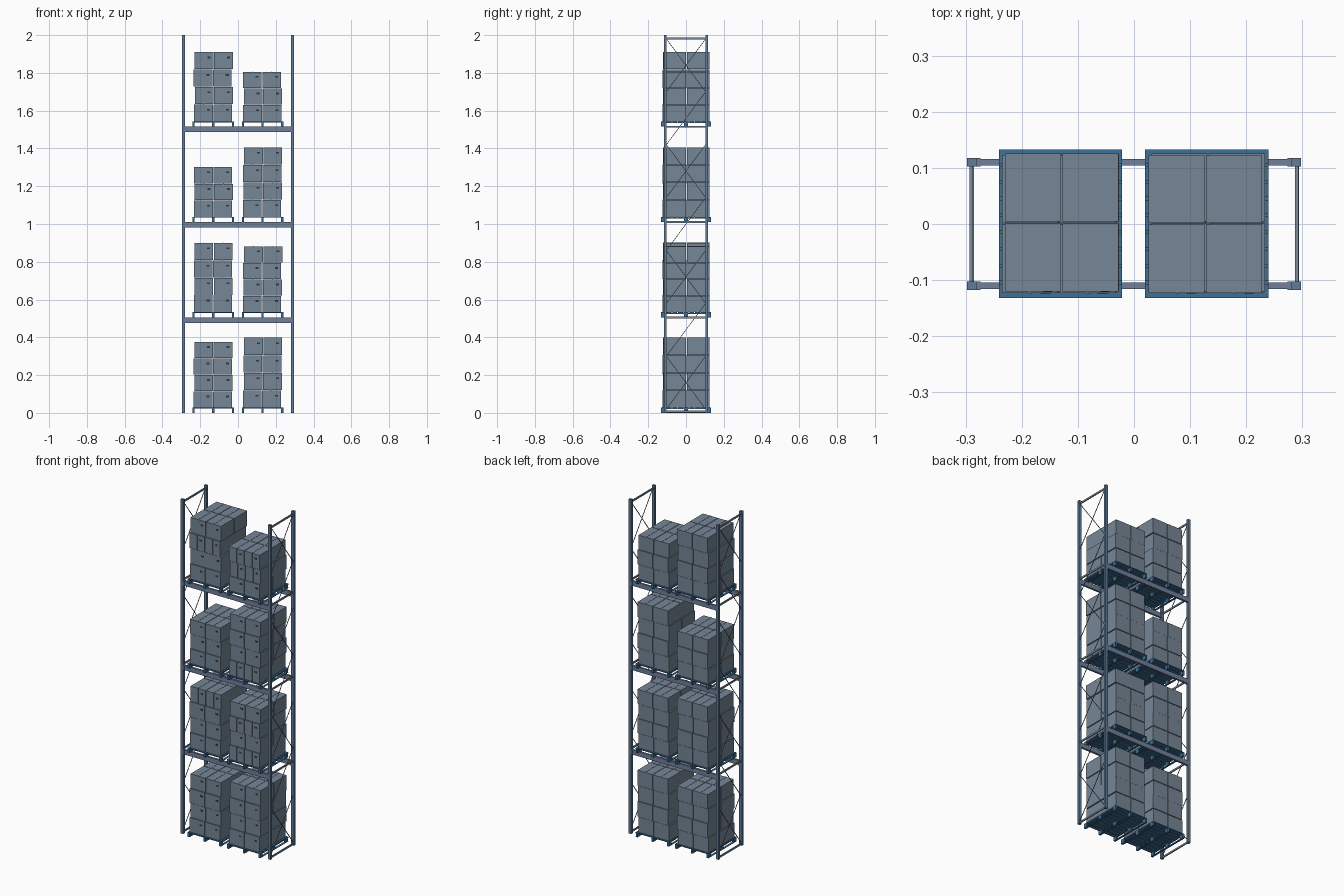
import bpy, bmesh, random
from mathutils import Vector, Matrix

if "Cube" in bpy.data.objects:
    bpy.data.objects.remove(bpy.data.objects["Cube"])

random.seed(4)

def material(name, rgb):
    m = bpy.data.materials.new(name)
    m.diffuse_color = (*rgb, 1)
    m.use_nodes = True
    m.node_tree.nodes["Principled BSDF"].inputs["Base Color"].default_value = m.diffuse_color
    return m

STEEL = material("steel_blue", (0.12, 0.20, 0.32))
BEAM = material("beam_blue_grey", (0.16, 0.215, 0.33))
BRACE = material("brace_grey", (0.20, 0.26, 0.33))
PALLET = material("pallet_blue", (0.05, 0.16, 0.30))
CARTON = material("carton_blue_grey", (0.18, 0.24, 0.305))
DARK = material("dark_mark", (0.03, 0.04, 0.06))

def box(bm, lo, hi, rot=None):
    """Add a box between two corners, optionally turned about its centre."""
    lo, hi = Vector(lo), Vector(hi)
    mat = Matrix.Translation((lo + hi) / 2)
    if rot is not None:
        mat = mat @ rot
    bmesh.ops.create_cube(bm, size=1, matrix=mat @ Matrix.Diagonal((*(hi - lo), 1)))

def rod(bm, a, b, t):
    """Add a thin square rod from a to b."""
    a, b = Vector(a), Vector(b)
    d, c = b - a, (a + b) / 2
    h = Vector((t, t, d.length)) / 2
    box(bm, c - h, c + h, d.to_track_quat('Z', 'Y').to_matrix().to_4x4())

def finish(bm, name, mat=None):
    me = bpy.data.meshes.new(name)
    bm.to_mesh(me)
    bm.free()
    ob = bpy.data.objects.new(name, me)
    bpy.context.collection.objects.link(ob)
    if mat:
        me.materials.append(mat)
    return ob

LEVELS = [0.0, 0.505, 1.01, 1.515]

# upright frames: posts, horizontal struts and alternating cross bracing
for s, side in ((-1, "left"), (1, "right")):
    bm = bmesh.new()
    for y in (-0.11, 0.11):
        box(bm, (s * 0.289 - 0.0085, y - 0.0075, 0), (s * 0.289 + 0.0085, y + 0.0075, 2))
    finish(bm, side + "_posts", STEEL)
    bm = bmesh.new()
    x = s * 0.290
    for z in (0.008, 0.505, 1.01, 1.515, 1.982):
        box(bm, (x - 0.003, -0.104, z - 0.005), (x + 0.003, 0.104, z + 0.005))
    for i in range(7):
        z0, z1 = 0.02 + 0.28 * i, 0.30 + 0.28 * i
        rod(bm, (x, -0.104, z0), (x, 0.104, z1), 0.003)
        if i % 2 == 0:
            rod(bm, (x + 0.003, 0.104, z0), (x + 0.003, -0.104, z1), 0.003)
    finish(bm, side + "_bracing", BRACE)

# load beams with end connector plates
for i, z in enumerate(LEVELS[1:], 1):
    for y, side in ((-0.11, "front"), (0.11, "back")):
        bm = bmesh.new()
        box(bm, (-0.281, y - 0.006, z - 0.028), (0.281, y + 0.006, z))
        for s in (-1, 1):
            box(bm, (s * 0.278 - 0.004, y - 0.0075, z - 0.029),
                (s * 0.278 + 0.004, y + 0.0075, z + 0.001))
        finish(bm, f"{side}_beam_{i}", BEAM)

# block pallet: slats over stringers, nine feet and bottom boards
def pallet(name, cx, z):
    bm = bmesh.new()
    n, w = 9, 0.0252
    for i in range(n):
        y = -0.132 + w / 2 + i * (0.265 - w) / (n - 1)
        box(bm, (cx - 0.11, y - w / 2, z + 0.0235), (cx + 0.11, y + w / 2, z + 0.028))
    for dx in (-0.104, 0, 0.104):
        x = cx + dx
        box(bm, (x - 0.006, -0.132, z + 0.0195), (x + 0.006, 0.133, z + 0.0235))
        box(bm, (x - 0.006, -0.132, z), (x + 0.006, 0.133, z + 0.003))
        for y in (-0.121, 0, 0.121):
            box(bm, (x - 0.006, y - 0.011, z + 0.003), (x + 0.006, y + 0.011, z + 0.0195))
    finish(bm, name, PALLET)

# two-by-two stack of cartons, each row slightly shifted, with seam tape and mark
def stack(name, cx, z0, top, rows):
    bm, marks = bmesh.new(), bmesh.new()
    h = (top - z0) / rows
    for r in range(rows):
        shift = (0.002 if r % 2 else -0.002) + random.uniform(-0.0015, 0.0015)
        for ix in (-1, 1):
            for iy in (-1, 1):
                x = cx + ix * 0.0513 + shift
                y = iy * 0.0622 + 0.0015 + (0.0012 if r % 2 else -0.0012)
                a, b = z0 + r * h, z0 + (r + 1) * h - 0.0022
                box(bm, (x - 0.0498, y - 0.0607, a), (x + 0.0498, y + 0.0607, b))
                # tape seam over the lid, and down the front of the front cartons
                box(bm, (x - 0.002, y - 0.0607, b - 0.002), (x + 0.002, y + 0.0607, b + 0.0012))
                if iy < 0:
                    box(bm, (x - 0.002, y - 0.0619, a), (x + 0.002, y - 0.058, b + 0.0012))
                    box(marks, (x + 0.018, y - 0.0618, a + h * 0.62),
                        (x + 0.034, y - 0.0600, a + h * 0.62 + 0.009))
    finish(bm, name + "_cartons", CARTON)
    finish(marks, name + "_marks", DARK)

# (left height, rows), (right height, rows) for each level
LOADS = [((0.377, 4), (0.400, 4)), ((0.902, 4), (0.884, 4)),
         ((1.303, 3), (1.407, 4)), ((1.912, 4), (1.808, 3))]
for i, (z, loads) in enumerate(zip(LEVELS, LOADS)):
    for cx, side, (top, rows) in zip((-0.131, 0.130), ("left", "right"), loads):
        pallet(f"pallet_{side}_{i}", cx, z)
        stack(f"stack_{side}_{i}", cx, z + 0.028, top, rows)
